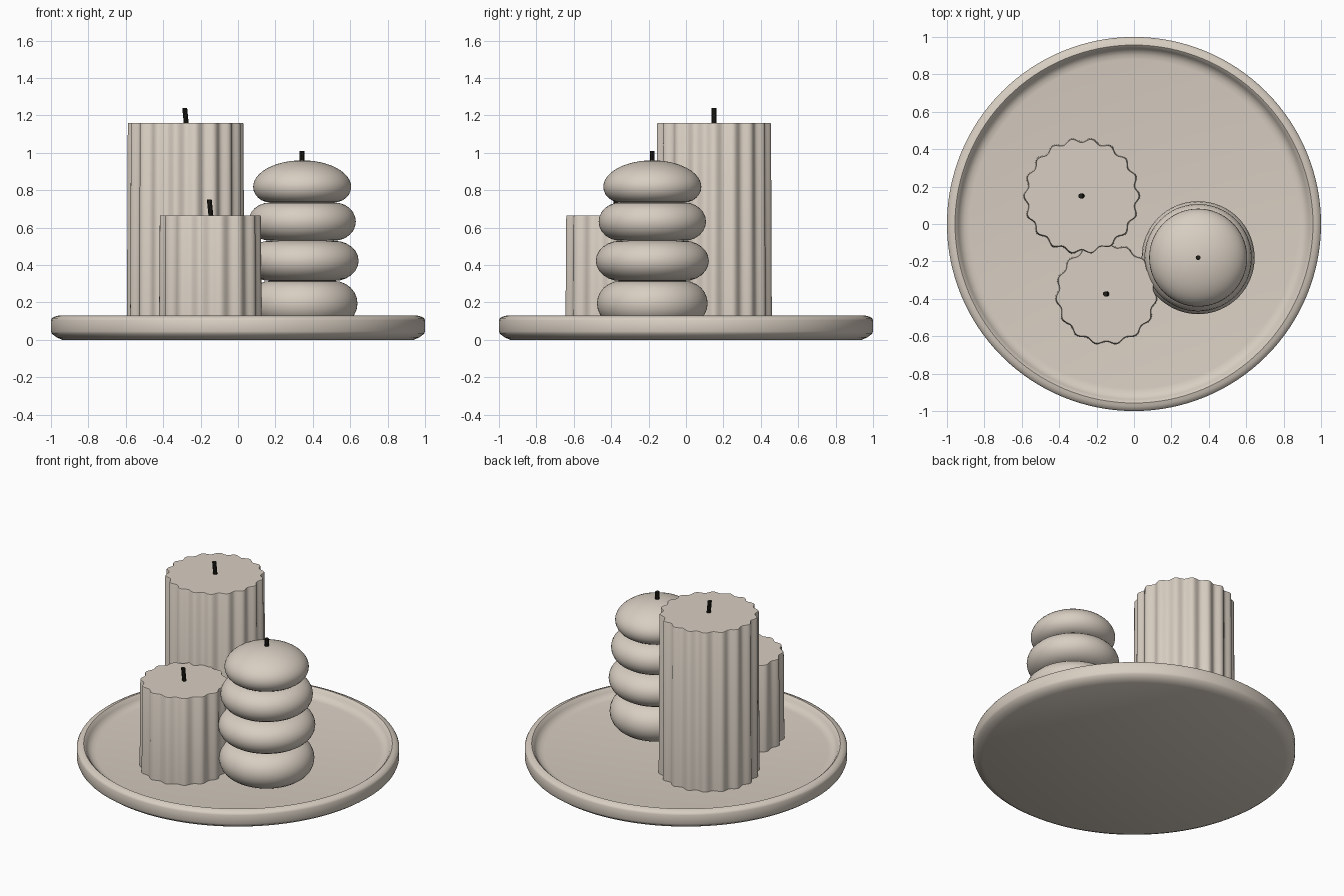
import bpy, bmesh, math

cube = bpy.data.objects.get("Cube")
if cube:
    bpy.data.objects.remove(cube, do_unlink=True)


def material(name, color):
    mat = bpy.data.materials.new(name)
    mat.use_nodes = True
    mat.diffuse_color = (*color, 1)
    bsdf = next(n for n in mat.node_tree.nodes if n.type == 'BSDF_PRINCIPLED')
    bsdf.inputs["Base Color"].default_value = (*color, 1)
    return mat


wax = material("warm beige", (0.69, 0.62, 0.54))
char = material("wick black", (0.015, 0.014, 0.01))


def lathe(name, profile, center, mat, sides=96, flutes=0, depth=0, phase=0, angle=35):
    """Revolve (radius, z) points; optional flutes ripple the radius."""
    bm = bmesh.new()
    rings = []
    for r, z in profile:
        if r == 0:
            rings.append([bm.verts.new((0, 0, z))] * sides)
            continue
        ring = []
        for i in range(sides):
            a = math.tau * i / sides
            rr = r * (1 + depth * math.cos(flutes * (a - phase)))
            ring.append(bm.verts.new((rr * math.cos(a), rr * math.sin(a), z)))
        rings.append(ring)
    for low, high in zip(rings, rings[1:]):
        for i in range(sides):
            j = (i + 1) % sides
            corners = dict.fromkeys((low[i], low[j], high[j], high[i]))
            bm.faces.new(list(corners))
    bmesh.ops.recalc_face_normals(bm, faces=bm.faces)
    mesh = bpy.data.meshes.new(name)
    bm.to_mesh(mesh)
    bm.free()
    mesh.materials.append(mat)
    obj = bpy.data.objects.new(name, mesh)
    obj.location = center
    bpy.context.collection.objects.link(obj)
    bpy.ops.object.select_all(action='DESELECT')
    obj.select_set(True)
    bpy.context.view_layer.objects.active = obj
    bpy.ops.object.shade_smooth_by_angle(angle=math.radians(angle))
    return obj


def wick(name, x, y, z, height, lean):
    obj = lathe(name, [(0, -0.02), (0.013, -0.02), (0.013, height), (0, height)],
                (x, y, z), char, sides=10)
    for v in obj.data.vertices:
        v.co.x += lean * v.co.z


FLOOR = 0.075

# Round tray: chamfered foot, raised lip and a soft curve down to the floor
lathe("tray", [(0, 0), (0.94, 0), (0.97, 0.014), (0.995, 0.032), (1, 0.045),
               (1, 0.105), (0.994, 0.117), (0.975, 0.126), (0.957, 0.13),
               (0.947, 0.122), (0.937, 0.105), (0.925, 0.09), (0.905, 0.079),
               (0.88, FLOOR), (0, FLOOR)],
      (0, 0, 0), wax, sides=128, angle=50)


# Fluted pillar candles, slightly wider at the base
def pillar(name, x, y, radius, top, flutes, phase):
    lathe(name, [(0, FLOOR), (radius, FLOOR), (radius * 0.985, top - 0.006),
                 (radius * 0.975, top), (0, top)],
          (x, y, 0), wax, sides=flutes * 10, flutes=flutes, depth=0.036, phase=phase)


pillar("tall_candle", -0.28, 0.15, 0.303, 1.16, 18, math.pi / 2 + math.pi / 18)
wick("tall_wick", -0.277, 0.15, 1.16, 0.08, -0.1)
pillar("short_candle", -0.148, -0.374, 0.266, 0.665, 15, math.pi / 2)
wick("short_wick", -0.145, -0.374, 0.665, 0.085, -0.1)

# Bubble candle: stacked rounded rings, the top one closed as a dome
joints = [FLOOR, 0.315, 0.53, 0.735]
radii = [0.296, 0.302, 0.287, 0.262]
waist = 0.17
profile = [(0, joints[0])]
for k in range(3):
    z0, z1 = joints[k], joints[k + 1]
    for s in range(13):
        t = math.pi * (s / 12 - 0.5)
        if k and s == 0:
            continue
        profile.append((waist + (radii[k] - waist) * math.cos(t),
                        (z0 + z1) / 2 + (z1 - z0) / 2 * math.sin(t)))
middle, crown = 0.818, 0.96
for s in range(1, 7):
    t = math.pi / 2 * (s / 6 - 1)
    profile.append((waist + (radii[3] - waist) * math.cos(t),
                    middle + (middle - joints[3]) * math.sin(t)))
for s in range(1, 12):
    t = math.pi / 2 * s / 12
    profile.append((radii[3] * math.cos(t), middle + (crown - middle) * math.sin(t)))
profile.append((0, crown))
lathe("bubble_candle", profile, (0.343, -0.18, 0), wax, sides=64, angle=60)
wick("bubble_wick", 0.343, -0.18, crown, 0.05, 0)
